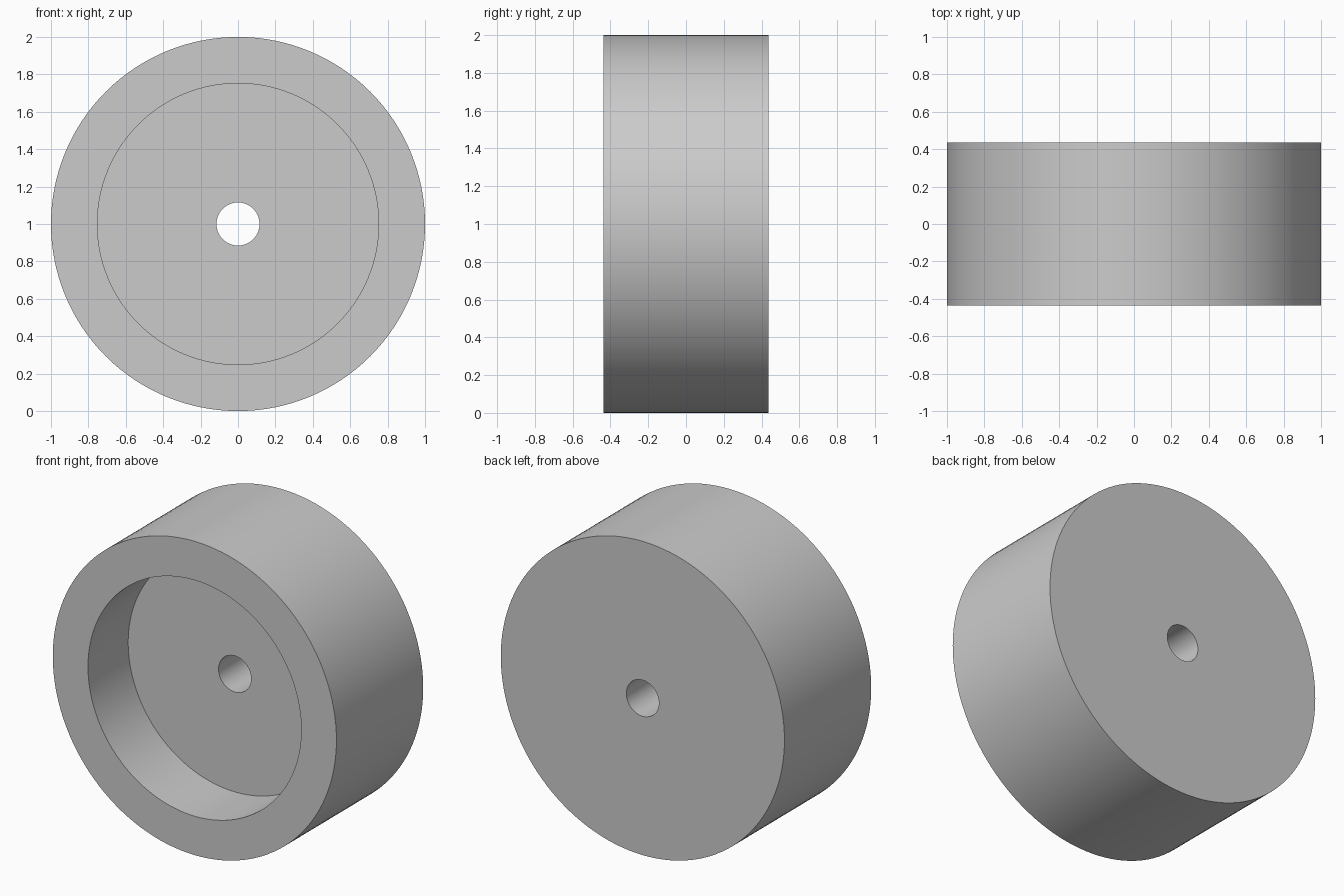
import bpy
import bmesh
from math import radians, pi
from mathutils import Matrix, Vector

cube = bpy.data.objects.get("Cube")
if cube:
    bpy.data.objects.remove(cube, do_unlink=True)

SEGMENTS = 128
RADIUS, RECESS_RADIUS, BORE_RADIUS = 1.0, 0.752, 0.115
FRONT, BACK, RECESS_FLOOR = -0.437, 0.437, -0.032

# Plain grey material
grey = bpy.data.materials.new("grey")
grey.use_nodes = True
color = (0.6, 0.6, 0.6, 1)
grey.diffuse_color = color
grey.node_tree.nodes["Principled BSDF"].inputs["Base Color"].default_value = color

# Closed wheel profile as (radius, y): bore, back, rim, front, recess
profile = [
    (BORE_RADIUS, RECESS_FLOOR),
    (BORE_RADIUS, BACK),
    (RADIUS, BACK),
    (RADIUS, FRONT),
    (RECESS_RADIUS, FRONT),
    (RECESS_RADIUS, RECESS_FLOOR),
]

# Lathe the profile around the y axis
bm = bmesh.new()
verts = [bm.verts.new((r, y, 0)) for r, y in profile]
edges = [bm.edges.new((v, verts[i - 1])) for i, v in enumerate(verts)]
bmesh.ops.spin(bm, geom=verts + edges, cent=(0, 0, 0), axis=(0, 1, 0),
               angle=2 * pi, steps=SEGMENTS, use_merge=True)
bmesh.ops.remove_doubles(bm, verts=bm.verts, dist=0.0001)
bmesh.ops.recalc_face_normals(bm, faces=bm.faces)
bmesh.ops.transform(bm, matrix=Matrix.Translation(Vector((0, 0, RADIUS))), verts=bm.verts)

mesh = bpy.data.meshes.new("wheel")
bm.to_mesh(mesh)
bm.free()
mesh.materials.append(grey)
wheel = bpy.data.objects.new("wheel", mesh)
bpy.context.collection.objects.link(wheel)

# Smooth round walls with sharp rims
bpy.context.view_layer.objects.active = wheel
wheel.select_set(True)
bpy.ops.object.shade_smooth_by_angle(angle=radians(30))
